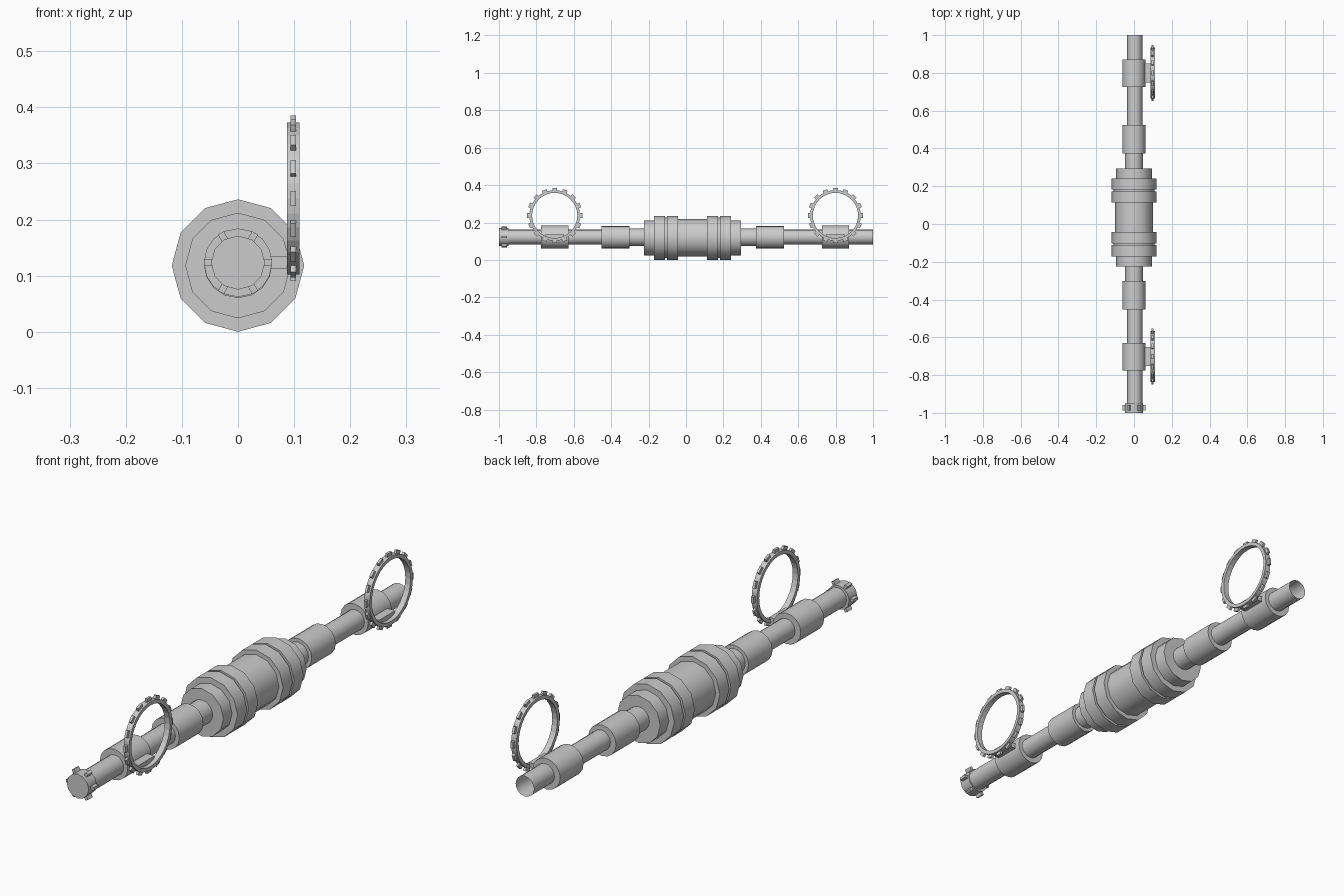
import bpy, math
from math import sin, cos, pi
from mathutils import Matrix, Vector

if "Cube" in bpy.data.objects:
    bpy.data.objects.remove(bpy.data.objects["Cube"])

ZC = 0.118    # axle height
YM = 0.035    # middle of the drum assembly


def add_mesh(name, verts, faces, smooth_angle=None):
    me = bpy.data.meshes.new(name)
    me.from_pydata(verts, [], faces)
    ob = bpy.data.objects.new(name, me)
    bpy.context.collection.objects.link(ob)
    if smooth_angle:
        bpy.ops.object.select_all(action='DESELECT')
        ob.select_set(True)
        bpy.context.view_layer.objects.active = ob
        bpy.ops.object.shade_smooth_by_angle(angle=math.radians(smooth_angle))
    return ob


def lathe(name, profile, n=12, x=0.0, z=ZC, caps=True, smooth=40):
    """Turn (y, radius) points around the axle; a vertex sits at the top."""
    verts, faces = [], []
    for y, r in profile:
        verts += [(x + r * sin(2 * pi * i / n), y, z + r * cos(2 * pi * i / n)) for i in range(n)]
    for k in range(len(profile) - 1):
        for i in range(n):
            j = (i + 1) % n
            faces.append((k * n + i, k * n + j, (k + 1) * n + j, (k + 1) * n + i))
    if caps:
        faces.append(tuple(reversed(range(n))))
        last = (len(profile) - 1) * n
        faces.append(tuple(range(last, last + n)))
    return add_mesh(name, verts, faces, smooth)


def box_geo(verts, faces, size, matrix):
    b = len(verts)
    for sx in (-.5, .5):
        for sy in (-.5, .5):
            for sz in (-.5, .5):
                verts.append(matrix @ Vector((sx * size[0], sy * size[1], sz * size[2])))
    for f in ((0, 1, 3, 2), (4, 6, 7, 5), (0, 4, 5, 1), (2, 3, 7, 6), (0, 2, 6, 4), (1, 5, 7, 3)):
        faces.append(tuple(b + i for i in f))


# long shaft, open at the back end
lathe("shaft", [(-0.99, 0.040), (1.0, 0.040)], n=16, x=0.004, z=0.122, caps=False)

# stepped drum, symmetric about its middle
half = [(0.26, 0.094), (0.206, 0.094), (0.206, 0.118), (0.147, 0.118), (0.147, 0.108),
        (0.137, 0.108), (0.137, 0.118), (0.078, 0.118), (0.078, 0.100)]
profile = [(YM - d, r) for d, r in half] + [(YM + d, r) for d, r in reversed(half)]
lathe("drum", profile, smooth=40)

# necks and sleeves either side of the drum
for s, side in ((-1, "front"), (1, "back")):
    y0, y1, y2 = YM + s * 0.25, YM + s * 0.338, YM + s * 0.488
    lathe(side + "_neck", sorted([(y0, 0.047), (y1 + s * 0.01, 0.047)]), n=16, z=0.121)
    lathe(side + "_sleeve", sorted([(y1, 0.061), (y2, 0.061)]), n=16, z=0.121)

# front end cap with six lugs
cz = 0.123
lathe("end_cap", [(-1.0, 0.048), (-0.95, 0.048)], z=cz)
verts, faces = [], []
for k in range(6):
    m = Matrix.Translation((0, -0.972, cz)) @ Matrix.Rotation(k * pi / 3, 4, 'Y') @ Matrix.Translation((0.052, 0, 0))
    box_geo(verts, faces, (0.018, 0.03, 0.012), m)
add_mesh("end_cap_lugs", verts, faces)


def toothed_wheel(name, yc, zc=0.2375, teeth=16, n=32):
    # rim with square section
    verts, faces = [], []
    section = [(0.087, 0.121), (0.110, 0.121), (0.110, 0.1355), (0.087, 0.1355)]
    for i in range(n):
        a = 2 * pi * i / n
        verts += [(x, yc + r * sin(a), zc + r * cos(a)) for x, r in section]
    for i in range(n):
        j = (i + 1) % n
        for k in range(4):
            q = (k + 1) % 4
            faces.append((i * 4 + k, j * 4 + k, j * 4 + q, i * 4 + q))
    add_mesh(name + "_rim", verts, faces)
    # teeth
    verts, faces = [], []
    for k in range(teeth):
        m = (Matrix.Translation((0.0985, yc, zc)) @ Matrix.Rotation(2 * pi * k / teeth, 4, 'X')
             @ Matrix.Translation((0, 0, 0.138)))
        box_geo(verts, faces, (0.010, 0.026, 0.019), m)
    add_mesh(name + "_teeth", verts, faces)


# clamps on the shaft carrying the toothed wheels
for side, yc in (("front", -0.702), ("back", 0.799)):
    lathe(side + "_clamp", [(yc - 0.073, 0.061), (yc + 0.073, 0.061)], n=16, z=0.123)
    verts, faces = [], []
    box_geo(verts, faces, (0.045, 0.10, 0.022), Matrix.Translation((0.07, yc, 0.124)))
    add_mesh(side + "_wheel_bracket", verts, faces)
    toothed_wheel(side + "_wheel", yc)
